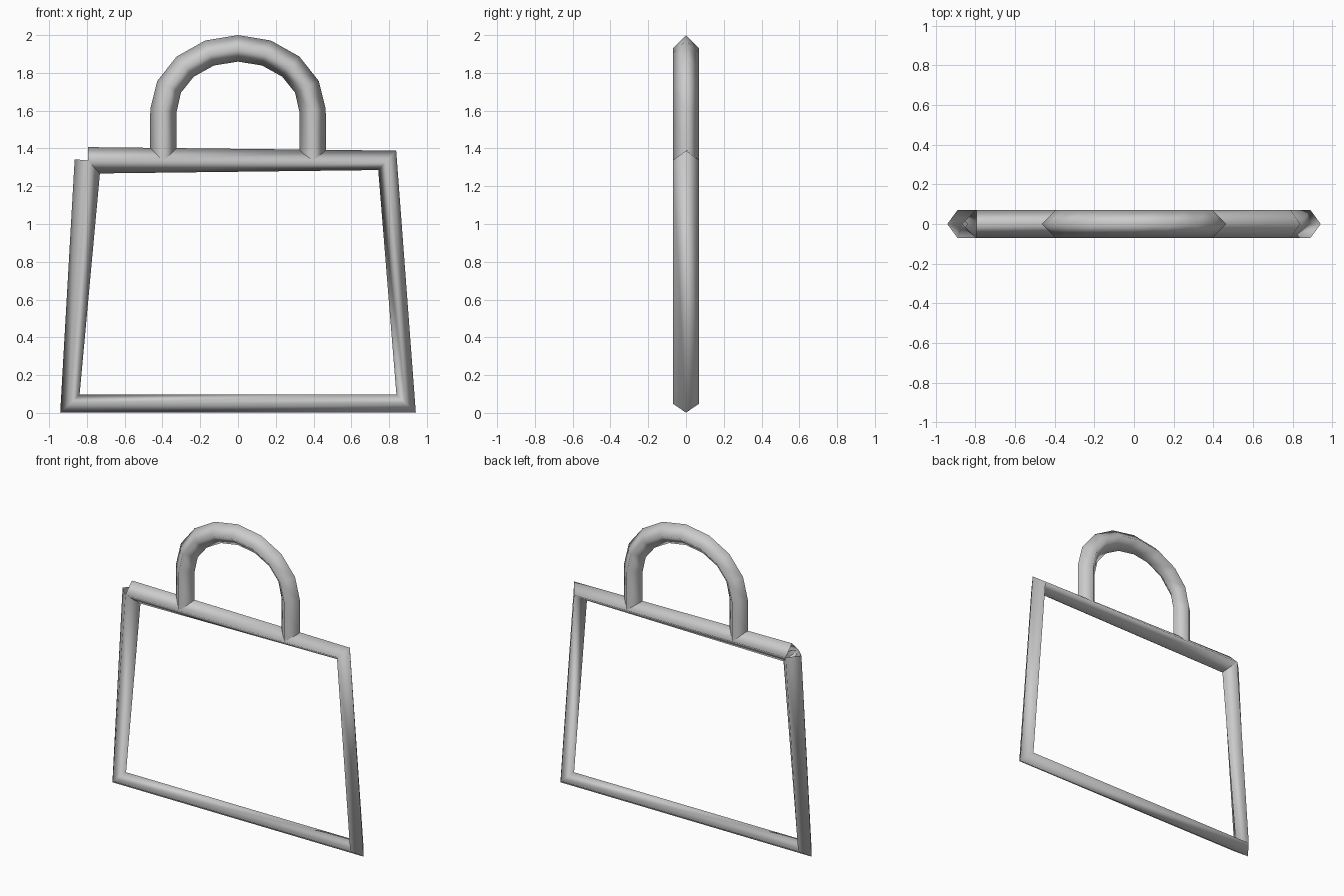
import bpy, bmesh, math
from mathutils import Vector

if "Cube" in bpy.data.objects:
    bpy.data.objects.remove(bpy.data.objects["Cube"])

R = 0.07  # tube radius

grey = bpy.data.materials.new("plain grey")
grey.diffuse_color = (0.6, 0.6, 0.6, 1)
grey.use_nodes = True
grey.node_tree.nodes["Principled BSDF"].inputs["Base Color"].default_value = grey.diffuse_color


def diamond_tube(name, path):
    """Sweep a four-sided section along an open path of (x, z) points."""
    pts = [Vector((x, 0, z)) for x, z in path]
    depth = Vector((0, R, 0))
    bm = bmesh.new()
    rings = []
    for i, p in enumerate(pts):
        before = (p - pts[i - 1]).normalized() if i > 0 else Vector()
        after = (pts[i + 1] - p).normalized() if i < len(pts) - 1 else Vector()
        t = (before + after).normalized()
        side = Vector((-t.z, 0, t.x)) * R
        rings.append([bm.verts.new(p + o) for o in (side, depth, -side, -depth)])
    for a, b in zip(rings, rings[1:]):
        for k in range(4):
            j = (k + 1) % 4
            bm.faces.new((a[k], a[j], b[j], b[k]))
    # Point the faces away from the tube's centre line
    bm.normal_update()
    f = bm.faces[:][0]
    if f.normal.dot(f.calc_center_median() - (pts[0] + pts[1]) / 2) < 0:
        bmesh.ops.reverse_faces(bm, faces=bm.faces[:])
    for f in bm.faces:
        f.smooth = True
    mesh = bpy.data.meshes.new(name)
    bm.to_mesh(mesh)
    bm.free()
    mesh.materials.append(grey)
    obj = bpy.data.objects.new(name, mesh)
    bpy.context.collection.objects.link(obj)
    return obj


# Tapered bag outline, open where its two ends meet at the top left
diamond_tube("bag_frame", [(-0.795, 1.337), (0.79, 1.337), (0.89, 0.049),
                           (-0.89, 0.049), (-0.795, 1.337)])

# Arched handle on two straight legs
arch = [(-0.395 * math.cos(a), 1.6 + 0.33 * math.sin(a))
        for a in (math.pi * i / 8 for i in range(9))]
diamond_tube("handle", [(-0.395, 1.337)] + arch + [(0.395, 1.337)])
